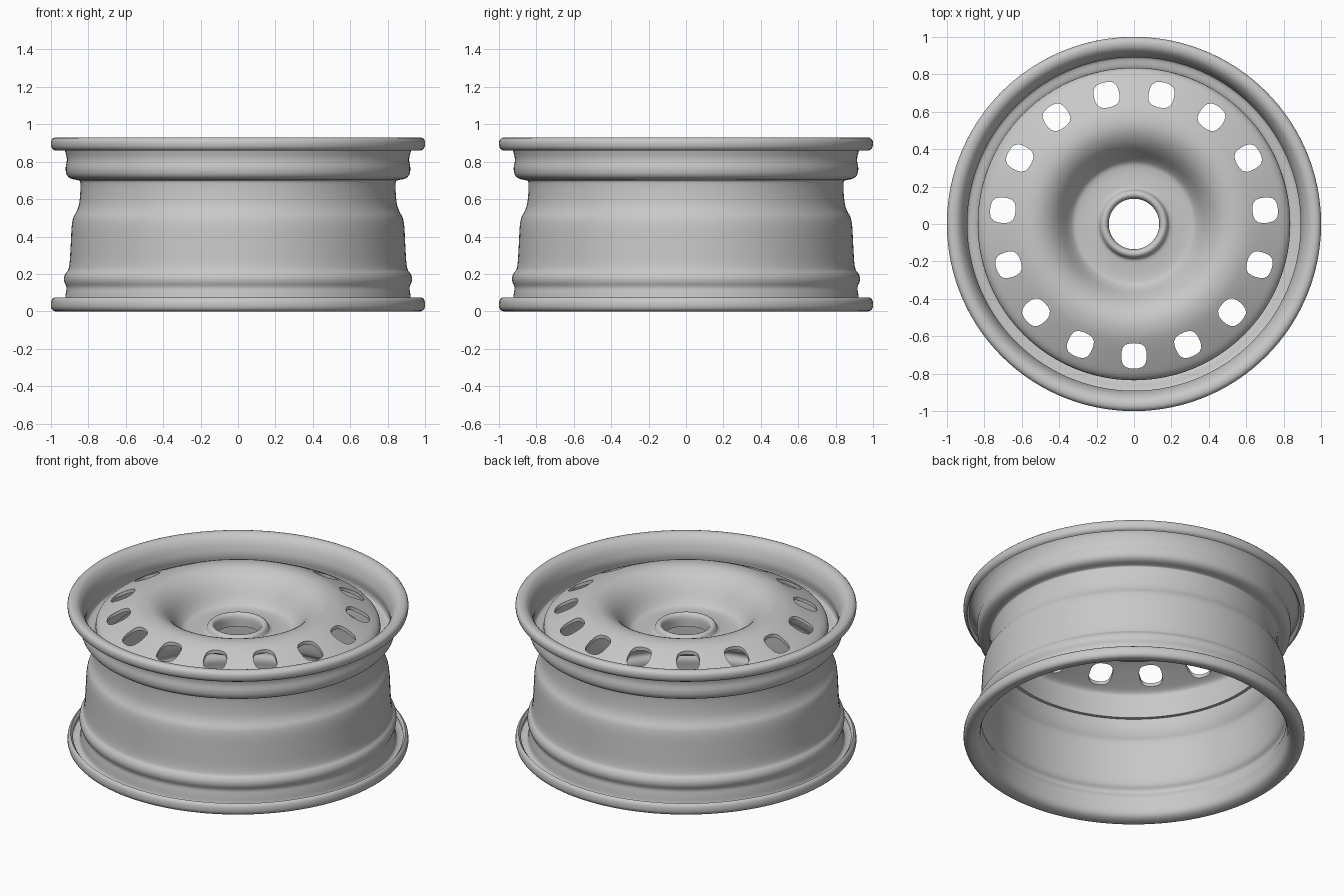
import bpy, bmesh
from math import radians, cos, sin, tau
from mathutils import Vector, Matrix

if "Cube" in bpy.data.objects:
    bpy.data.objects.remove(bpy.data.objects["Cube"])

steel = bpy.data.materials.new("grey steel")
steel.use_nodes = True
grey = (0.58, 0.58, 0.58, 1)
steel.diffuse_color = grey
steel.node_tree.nodes["Principled BSDF"].inputs["Base Color"].default_value = grey


def soften(points, rounds=2):
    """Round the corners of an open profile, keeping its ends."""
    pts = [Vector(p) for p in points]
    for _ in range(rounds):
        out = [pts[0]]
        for a, b in zip(pts, pts[1:]):
            out += [a.lerp(b, 0.25), a.lerp(b, 0.75)]
        pts = out + [pts[-1]]
    return pts


def make_object(name, bm):
    bmesh.ops.recalc_face_normals(bm, faces=bm.faces)
    mesh = bpy.data.meshes.new(name)
    bm.to_mesh(mesh)
    bm.free()
    obj = bpy.data.objects.new(name, mesh)
    bpy.context.collection.objects.link(obj)
    mesh.materials.append(steel)
    return obj


def select(obj):
    bpy.ops.object.select_all(action="DESELECT")
    obj.select_set(True)
    bpy.context.view_layer.objects.active = obj


def lathe(name, profile, thickness, segments=120):
    """Revolve a (radius, height) profile and give it sheet thickness."""
    bm = bmesh.new()
    rings = [[bm.verts.new((p.x * cos(tau * i / segments), p.x * sin(tau * i / segments), p.y))
              for i in range(segments)] for p in soften(profile)]
    for a, b in zip(rings, rings[1:]):
        for i in range(segments):
            j = (i + 1) % segments
            bm.faces.new((a[i], a[j], b[j], b[i]))
    obj = make_object(name, bm)
    solid = obj.modifiers.new("sheet", "SOLIDIFY")
    solid.thickness = thickness
    solid.offset = 0
    select(obj)
    bpy.ops.object.modifier_apply(modifier="sheet")
    return obj


# Barrel with a curled lip at each end, two bead seats and a drop centre
barrel = lathe("rim_barrel", [
    (0.975, 0.065), (0.988, 0.055), (0.988, 0.012), (0.95, 0.012), (0.915, 0.03),
    (0.91, 0.09), (0.902, 0.13), (0.92, 0.165), (0.915, 0.195), (0.89, 0.22),
    (0.882, 0.35), (0.876, 0.49), (0.85, 0.53), (0.834, 0.58), (0.828, 0.69),
    (0.84, 0.712), (0.9, 0.72), (0.912, 0.76), (0.9, 0.81), (0.912, 0.86),
    (0.925, 0.89), (0.95, 0.918), (0.988, 0.918), (0.988, 0.88), (0.972, 0.87)], 0.024)

# Pressed centre disc: collar, hub face, bowl, crown, sloping shoulder, skirt
disc = lathe("centre_disc", [
    (0.145, 0.70), (0.145, 0.765), (0.165, 0.775), (0.18, 0.735), (0.22, 0.728),
    (0.3, 0.725), (0.345, 0.74), (0.42, 0.86), (0.5, 0.912), (0.58, 0.912),
    (0.65, 0.885), (0.76, 0.83), (0.815, 0.80), (0.828, 0.77), (0.818, 0.70),
    (0.812, 0.62)], 0.02)

# Ring of rounded vent holes
HOLES = 15
bm = bmesh.new()
for k in range(HOLES):
    turn = Matrix.Rotation(radians(-90) + tau * k / HOLES, 4, "Z")
    loops = []
    for z in (0.7, 1.0):
        loop = []
        for i in range(20):
            a = tau * i / 20
            r = 0.068 / (cos(a) ** 4 + sin(a) ** 4) ** 0.15
            loop.append(bm.verts.new(turn @ Vector((0.705 + r * cos(a), r * sin(a), z))))
        loops.append(loop)
    low, high = loops
    bm.faces.new(low[::-1])
    bm.faces.new(high)
    for i in range(20):
        j = (i + 1) % 20
        bm.faces.new((low[i], low[j], high[j], high[i]))
cutter = make_object("vent_cutter", bm)
cutter.hide_render = True
cut = disc.modifiers.new("vents", "BOOLEAN")
cut.operation = "DIFFERENCE"
cut.solver = "EXACT"
cut.object = cutter
select(disc)
bpy.ops.object.modifier_apply(modifier="vents")
bpy.data.objects.remove(cutter)

for obj in (barrel, disc):
    select(obj)
    bpy.ops.object.shade_smooth_by_angle(angle=radians(40))
